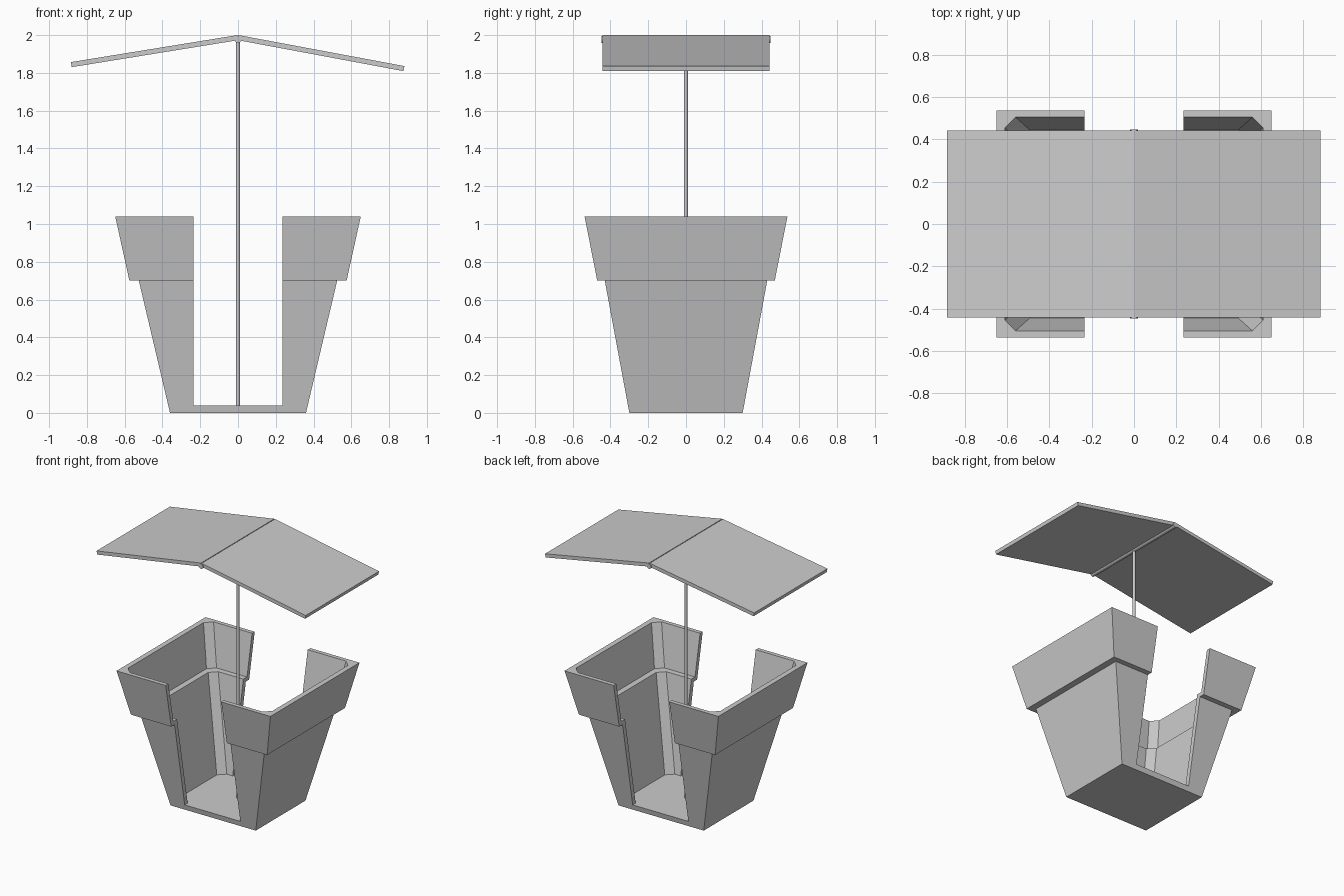
import bpy, bmesh
from math import atan2, hypot, pi

if "Cube" in bpy.data.objects:
    bpy.data.objects.remove(bpy.data.objects["Cube"])


def make_object(name, bm):
    bmesh.ops.recalc_face_normals(bm, faces=bm.faces[:])
    mesh = bpy.data.meshes.new(name)
    bm.to_mesh(mesh)
    bm.free()
    ob = bpy.data.objects.new(name, mesh)
    bpy.context.collection.objects.link(ob)
    return ob


def loft(name, rings, c=0.0):
    """Stack rectangular rings (half x, half y, z), with corners cut by c."""
    bm = bmesh.new()
    loops = []
    for hx, hy, z in rings:
        if c:
            pts = [(hx, hy - c), (hx - c, hy), (c - hx, hy), (-hx, hy - c),
                   (-hx, c - hy), (c - hx, -hy), (hx - c, -hy), (hx, c - hy)]
        else:
            pts = [(hx, hy), (-hx, hy), (-hx, -hy), (hx, -hy)]
        loops.append([bm.verts.new((x, y, z)) for x, y in pts])
    bm.faces.new(loops[0])
    bm.faces.new(loops[-1])
    n = len(loops[0])
    for a, b in zip(loops, loops[1:]):
        for i in range(n):
            j = (i + 1) % n
            bm.faces.new((a[i], a[j], b[j], b[i]))
    return make_object(name, bm)


def cut(target, cutter):
    mod = target.modifiers.new("cut", 'BOOLEAN')
    mod.operation = 'DIFFERENCE'
    mod.solver = 'EXACT'
    mod.object = cutter
    bpy.context.view_layer.objects.active = target
    bpy.ops.object.modifier_apply(modifier=mod.name)
    bpy.data.objects.remove(cutter)


def rod(name, radius, length, loc, rot=(0, 0, 0)):
    bpy.ops.mesh.primitive_cylinder_add(vertices=16, radius=radius, depth=length,
                                        location=loc, rotation=rot)
    ob = bpy.context.object
    ob.name = name
    bpy.ops.object.shade_smooth_by_angle()
    return ob


# Tapered pot booth with overhanging rim
pot = loft("pot_booth", [(0.36, 0.30, 0), (0.525, 0.43, 0.70),
                         (0.575, 0.47, 0.70), (0.65, 0.537, 1.04)])
# Hollow interior with a ledge below the rim and cut corners
cut(pot, loft("hollow", [(0.335, 0.272, 0.04), (0.497, 0.40, 0.73),
                         (0.542, 0.444, 0.73), (0.6145, 0.509, 1.06)], 0.05))
# Walk-through opening from front to back
cut(pot, loft("opening", [(0.235, 1, 0.04), (0.235, 1, 1.2)]))

# Central pole and ridge bar
rod("pole", 0.01, 1.94, (0, 0, 1.01))
rod("ridge_bar", 0.018, 0.894, (0, 0, 1.977), (pi / 2, 0, 0))

# Two sloping roof panels, the right one slightly steeper
T = 0.027
for name, side, end_x, end_z in (("roof_panel_left", -1, 0.885, 1.857),
                                 ("roof_panel_right", 1, 0.881, 1.836)):
    x0, z0 = 0.003, 2.0
    dx, dz = end_x - x0, end_z - z0
    length = hypot(dx, dz)
    ux, uz = dx / length, dz / length
    profile = [(x0, z0), (end_x, end_z),
               (end_x + uz * T, end_z - ux * T), (x0, z0 - T / ux)]
    bm = bmesh.new()
    ends = [[bm.verts.new((side * x, y, z)) for x, z in profile]
            for y in (-0.442, 0.442)]
    bm.faces.new(ends[0])
    bm.faces.new(ends[1])
    for i in range(4):
        j = (i + 1) % 4
        bm.faces.new((ends[0][i], ends[0][j], ends[1][j], ends[1][i]))
    make_object(name, bm)
